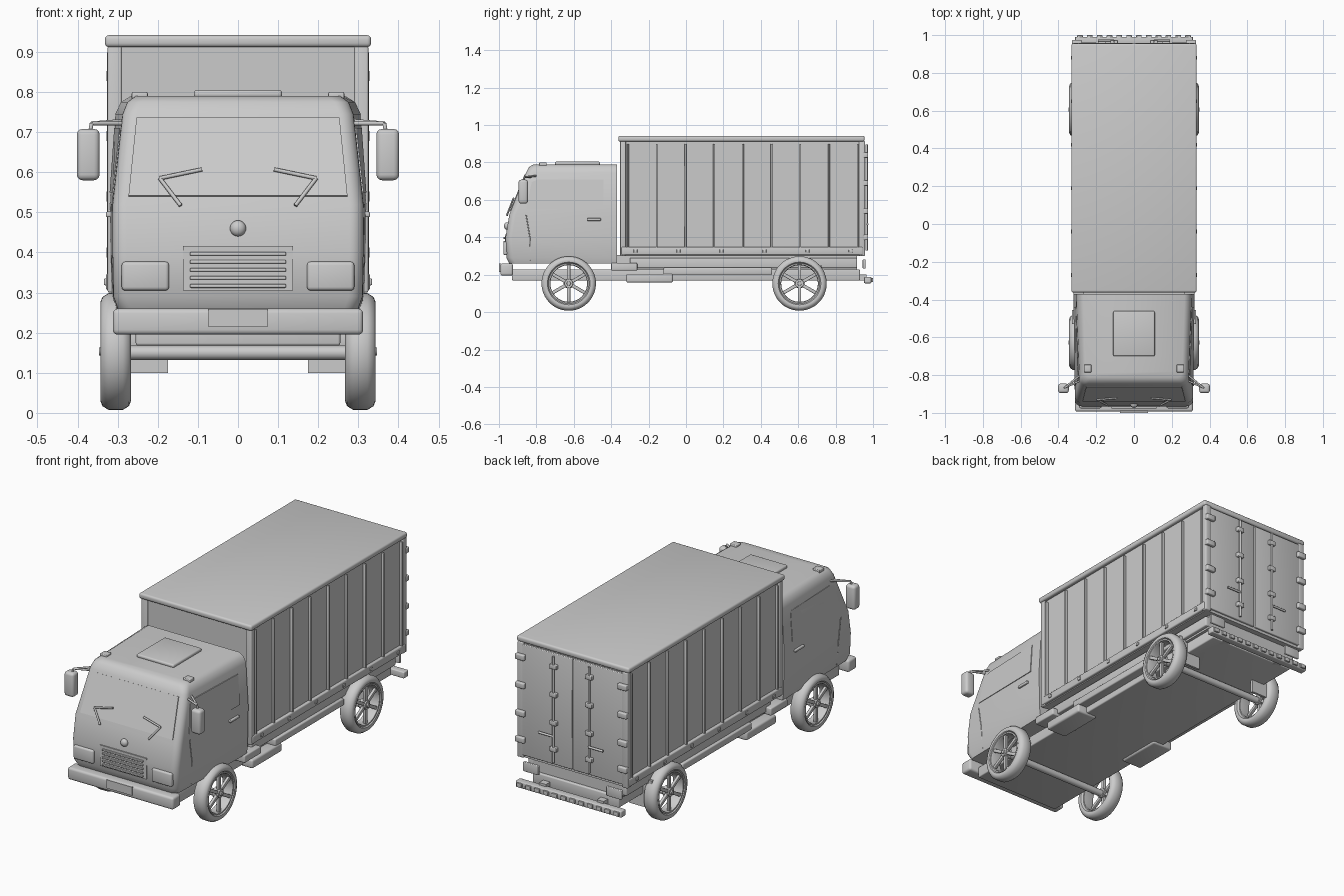
import bpy, bmesh, math
from mathutils import Vector, Matrix

if "Cube" in bpy.data.objects:
    bpy.data.objects.remove(bpy.data.objects["Cube"])

grey = bpy.data.materials.new("plain_grey")
grey.use_nodes = True
grey.diffuse_color = (0.6, 0.6, 0.6, 1)
grey.node_tree.nodes["Principled BSDF"].inputs["Base Color"].default_value = (0.6, 0.6, 0.6, 1)


def finish(name, bm, angle=35):
    bmesh.ops.recalc_face_normals(bm, faces=bm.faces)
    mesh = bpy.data.meshes.new(name)
    bm.to_mesh(mesh)
    bm.free()
    mesh.materials.append(grey)
    ob = bpy.data.objects.new(name, mesh)
    bpy.context.collection.objects.link(ob)
    bpy.ops.object.select_all(action='DESELECT')
    ob.select_set(True)
    bpy.context.view_layer.objects.active = ob
    bpy.ops.object.shade_smooth_by_angle(angle=math.radians(angle))
    return ob


def add_box(bm, xs, ys, zs, bevel=0.0):
    part = bmesh.new()
    mid = [(a + b) / 2 for a, b in (xs, ys, zs)]
    size = [abs(b - a) for a, b in (xs, ys, zs)]
    bmesh.ops.create_cube(part, size=1, matrix=Matrix.Translation(mid) @ Matrix.Diagonal((*size, 1)))
    if bevel:
        bmesh.ops.bevel(part, geom=part.edges[:], offset=bevel, segments=3, profile=0.5, affect='EDGES')
    temp = bpy.data.meshes.new("temp")
    part.to_mesh(temp)
    part.free()
    bm.from_mesh(temp)
    bpy.data.meshes.remove(temp)


def box(name, xs, ys, zs, bevel=0.0):
    bm = bmesh.new()
    add_box(bm, xs, ys, zs, bevel)
    return finish(name, bm)


def pair(name, xs, ys, zs, bevel=0.0):
    for side, s in (("left", 1), ("right", -1)):
        box(f"{side}_{name}", (s * xs[0], s * xs[1]), ys, zs, bevel)


def add_rod(bm, p, q, r, r2=None, segments=12):
    p, q = Vector(p), Vector(q)
    turn = (q - p).to_track_quat('Z', 'Y').to_matrix().to_4x4()
    bmesh.ops.create_cone(bm, cap_ends=True, segments=segments, radius1=r, radius2=r2 or r,
                          depth=(q - p).length, matrix=Matrix.Translation((p + q) / 2) @ turn)


def rods(name, paths, r):
    bm = bmesh.new()
    for path in paths:
        for p, q in zip(path, path[1:]):
            add_rod(bm, p, q, r)
    return finish(name, bm)


def plate(name, corners, offset):
    """Thin panel whose corners are pushed outward by offset."""
    bm = bmesh.new()
    loops = [[bm.verts.new(Vector(c) + Vector(offset) * k) for c in corners] for k in (-1, 1)]
    for loop in loops:
        bm.faces.new(loop)
    for i in range(len(corners)):
        j = (i + 1) % len(corners)
        bm.faces.new((loops[0][i], loops[0][j], loops[1][j], loops[1][i]))
    return finish(name, bm, 20)


# Cab: rounded plans lofted upward (height, front y, front half width, rear half width)
CAB_BACK = -0.37
LEVELS = [(0.26, -0.945, 0.300, 0.310), (0.29, -0.960, 0.311, 0.315), (0.40, -0.965, 0.313, 0.318),
          (0.52, -0.945, 0.313, 0.320), (0.745, -0.855, 0.288, 0.306), (0.775, -0.840, 0.276, 0.292),
          (0.79, -0.815, 0.255, 0.268)]
CORNER = 0.035


def level_at(z):
    for a, b in zip(LEVELS, LEVELS[1:]):
        if a[0] <= z <= b[0]:
            t = (z - a[0]) / (b[0] - a[0])
            return [u + (v - u) * t for u, v in zip(a, b)]


def side_x(y, z):
    _, front, wf, wb = level_at(z)
    start = front + CORNER
    return wf + (wb - wf) * (y - start) / (CAB_BACK - start)


bm = bmesh.new()
rings = []
for z, front, wf, wb in LEVELS:
    half = [(wb, CAB_BACK)]
    for i in range(7):
        a = math.pi / 2 * i / 6
        half.append((wf - CORNER + CORNER * math.cos(a), front + CORNER - CORNER * math.sin(a)))
    outline = half + [(-x, y) for x, y in reversed(half)]
    rings.append([bm.verts.new((x, y, z)) for x, y in outline])
for low, high in zip(rings, rings[1:]):
    for i in range(len(low)):
        j = (i + 1) % len(low)
        bm.faces.new((low[i], low[j], high[j], high[i]))
bm.faces.new(rings[0])
bm.faces.new(rings[-1])
finish("cab", bm, 40)


def front_point(x, z, out=0.0):
    return (x, level_at(z)[1] - out, z)


# Cab glass, doors and roof fittings
plate("windshield", [front_point(x, z) for x, z in
                     ((-0.273, 0.54), (0.273, 0.54), (0.253, 0.735), (-0.253, 0.735))], (0, -0.004, 0.002))
for side, s in (("left", 1), ("right", -1)):
    window = ((-0.855, 0.55), (-0.44, 0.55), (-0.44, 0.71), (-0.79, 0.71), (-0.825, 0.695))
    plate(f"{side}_side_window", [(s * side_x(y, z), y, z) for y, z in window], (s * 0.003, 0, 0))
    rods(f"{side}_door_seam", [[(s * side_x(y, z), y, z) for y, z in
                                ((-0.83, 0.275), (-0.835, 0.40), (-0.855, 0.52))]], 0.003)
    rods(f"{side}_mirror_arm", [[(s * 0.285, -0.80, 0.728), (s * 0.365, -0.865, 0.722), (s * 0.372, -0.87, 0.68)],
                                [(s * 0.285, -0.83, 0.722), (s * 0.365, -0.865, 0.722)]], 0.005)
    rods(f"{side}_wiper", [[front_point(s * x, z, 0.012) for x, z in
                            ((0.09, 0.607), (0.195, 0.585), (0.143, 0.517))]], 0.005)
pair("door_handle", (0.31, 0.329), (-0.53, -0.455), (0.488, 0.502), 0.004)
pair("mirror", (0.345, 0.402), (-0.895, -0.845), (0.58, 0.708), 0.014)
pair("roof_marker", (0.225, 0.265), (-0.785, -0.745), (0.78, 0.80), 0.004)
box("roof_hatch", (-0.11, 0.11), (-0.70, -0.46), (0.785, 0.805), 0.008)

# Cab face
pair("headlight", (0.172, 0.29), (-0.976, -0.93), (0.305, 0.377), 0.009)
box("grille_panel", (-0.137, 0.137), (-0.968, -0.94), (0.305, 0.416))
for i in range(5):
    z = 0.312 + i * 0.02
    box(f"grille_bar_{i + 1}", (-0.12, 0.12), (-0.977, -0.95), (z, z + 0.009), 0.003)
bm = bmesh.new()
bmesh.ops.create_uvsphere(bm, u_segments=20, v_segments=12, radius=0.02,
                          matrix=Matrix.Translation((0, -0.957, 0.46)) @ Matrix.Diagonal((1, 0.8, 1, 1)))
finish("front_badge_dome", bm, 60)
box("front_bumper", (-0.312, 0.312), (-0.993, -0.925), (0.195, 0.26), 0.012)
box("front_plate", (-0.074, 0.074), (-1.0, -0.99), (0.214, 0.259))

# Chassis
box("chassis", (-0.255, 0.255), (-0.93, 0.93), (0.168, 0.228), 0.006)
box("subframe", (-0.27, 0.27), (-0.38, 0.915), (0.225, 0.305))
pair("frame_rail", (0.255, 0.29), (-0.30, 0.915), (0.235, 0.29), 0.006)
pair("side_guard", (0.25, 0.305), (-0.12, 0.46), (0.20, 0.238), 0.006)
pair("cab_step", (0.25, 0.32), (-0.40, -0.26), (0.222, 0.262), 0.006)
pair("fuel_tank", (0.19, 0.31), (-0.32, -0.07), (0.158, 0.205), 0.01)
pair("mudflap", (0.175, 0.308), (0.715, 0.728), (0.10, 0.25))

# Cargo body
box("cargo_box", (-0.313, 0.313), (-0.345, 0.945), (0.30, 0.92))
box("cargo_roof", (-0.332, 0.332), (-0.362, 0.955), (0.912, 0.942), 0.01)
pair("base_rail", (0.30, 0.329), (-0.345, 0.945), (0.305, 0.348), 0.006)
pair("front_corner_post", (0.29, 0.325), (-0.352, -0.322), (0.30, 0.915), 0.005)
pair("rear_corner_post", (0.29, 0.325), (0.925, 0.957), (0.30, 0.915), 0.005)
for i in range(9):
    y = -0.31 + i * 0.1535
    pair(f"wall_rib_{i + 1}", (0.305, 0.327), (y - 0.005, y + 0.005), (0.34, 0.90), 0.003)
for i in range(6):
    y = -0.28 + i * 0.23
    pair(f"rail_lug_{i + 1}", (0.31, 0.334), (y, y + 0.02), (0.318, 0.335), 0.003)

# Rear doors, hinges and locking bars
pair("rear_door", (0.003, 0.295), (0.93, 0.957), (0.315, 0.905), 0.004)
for i, z in enumerate((0.40, 0.54, 0.69, 0.84)):
    pair(f"hinge_{i + 1}", (0.275, 0.328), (0.95, 0.974), (z - 0.015, z + 0.015), 0.005)
    pair(f"lock_bracket_{i + 1}", (0.085, 0.125), (0.95, 0.974), (z - 0.012, z + 0.012), 0.004)
rods("locking_bars", [[(s * 0.105, 0.966, 0.33), (s * 0.105, 0.966, 0.895)] for s in (1, -1)], 0.006)
rods("lock_handles", [[(s * 0.105, 0.97, 0.47), (s * 0.19, 0.97, 0.47)] for s in (1, -1)], 0.006)

# Tail lamps and studded rear bumper
pair("tail_lamp", (0.20, 0.29), (0.945, 0.96), (0.232, 0.282), 0.004)
pair("bumper_bracket", (0.15, 0.19), (0.90, 0.965), (0.168, 0.20))
box("rear_bumper", (-0.312, 0.312), (0.952, 0.991), (0.154, 0.188), 0.005)
for i in range(12):
    x = -0.286 + i * 0.052
    box(f"bumper_stud_{i + 1}", (x - 0.015, x + 0.015), (0.985, 1.0), (0.16, 0.182), 0.003)


# Wheels
def add_lathe(bm, profile):
    verts = [bm.verts.new((x, 0, r)) for x, r in profile]
    edges = [bm.edges.new((verts[i], verts[(i + 1) % len(verts)])) for i in range(len(verts))]
    bmesh.ops.spin(bm, geom=verts + edges, cent=(0, 0, 0), axis=(1, 0, 0),
                   angle=math.tau, steps=48, use_merge=False)


TYRE = [(0.026, 0.106), (0.036, 0.114), (0.038, 0.124), (0.033, 0.136), (0.018, 0.1455)]
RIM = [(0.024, 0.098), (0.033, 0.101), (0.033, 0.108), (-0.026, 0.108), (-0.026, 0.101)]


def wheel(name, s, y):
    bm = bmesh.new()
    add_lathe(bm, TYRE + [(-x, r) for x, r in reversed(TYRE)])
    add_lathe(bm, RIM)
    add_rod(bm, (0.0, 0, 0), (0.034, 0, 0), 0.027, 0.022, 24)
    add_rod(bm, (0.03, 0, 0), (0.041, 0, 0), 0.012, 0.01, 16)
    for i in range(6):
        spoke = bmesh.new()
        add_box(spoke, (0.012, 0.028), (-0.009, 0.009), (0.015, 0.103), 0.003)
        spoke.transform(Matrix.Rotation(i * math.tau / 6, 4, 'X'))
        temp = bpy.data.meshes.new("temp")
        spoke.to_mesh(temp)
        spoke.free()
        bm.from_mesh(temp)
        bpy.data.meshes.remove(temp)
    bmesh.ops.remove_doubles(bm, verts=bm.verts, dist=0.00005)
    bm.transform(Matrix.Translation((s * 0.305, y, 0.153)) @ Matrix.Diagonal((s, 1, 1, 1)))
    finish(name, bm, 40)


for place, y in (("front", -0.627), ("rear", 0.607)):
    wheel(f"{place}_left_wheel", 1, y)
    wheel(f"{place}_right_wheel", -1, y)
    rods(f"{place}_axle", [[(-0.31, y, 0.15), (0.31, y, 0.15)]], 0.018)
